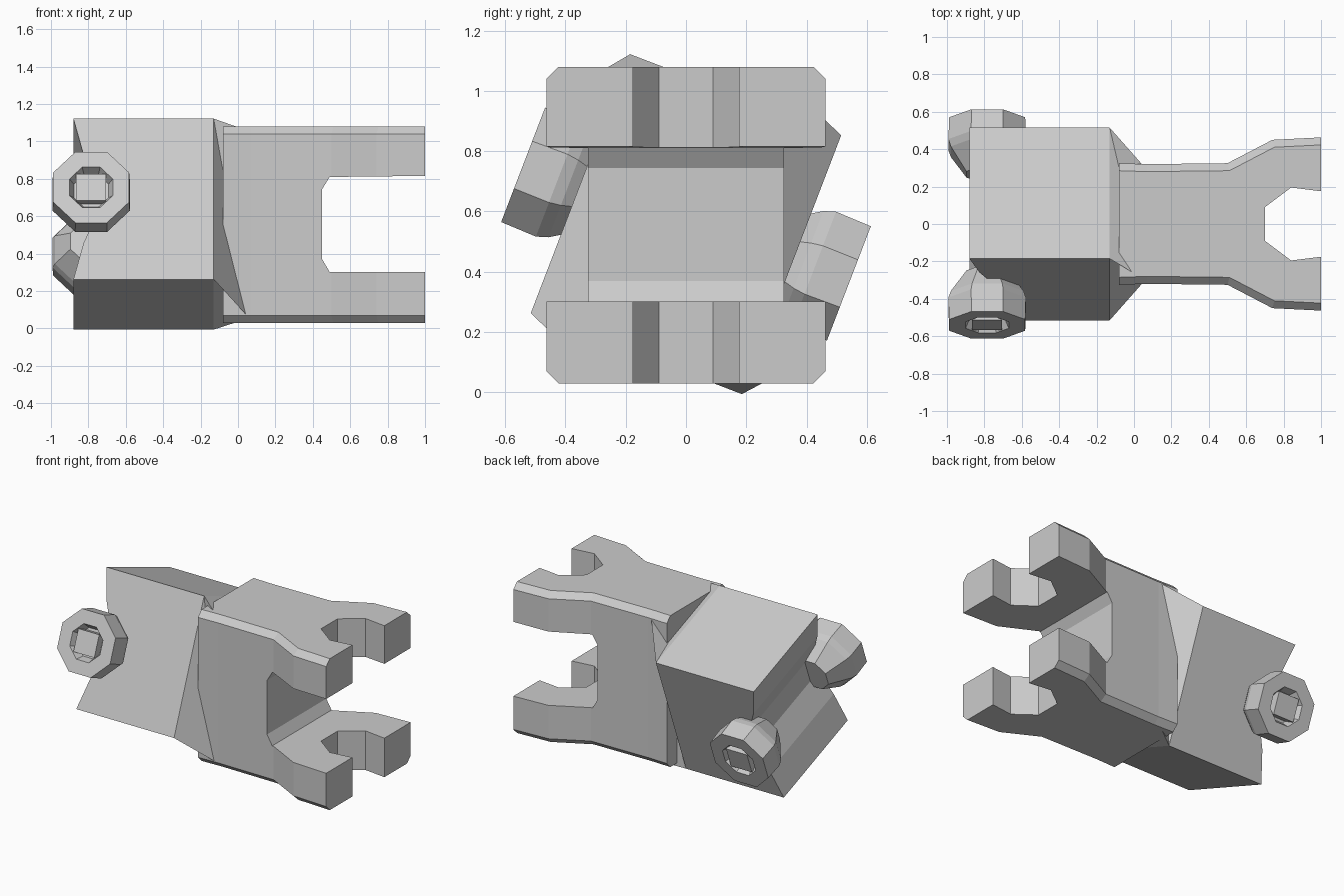
import bpy, bmesh, math
from mathutils import Matrix, Vector

if "Cube" in bpy.data.objects:
    bpy.data.objects.remove(bpy.data.objects["Cube"])

# Frame of the tilted rear half (rotated about the long axis)
TILT = Matrix.Translation((0, 0, 0.558)) @ Matrix.Rotation(math.radians(-21), 4, 'X')
HW, HH = 0.375, 0.46      # half width / half height of the tilted rear half
PIN_X = -0.785


def finish(bm, name, matrix=None):
    if matrix is not None:
        bm.transform(matrix)
    bmesh.ops.recalc_face_normals(bm, faces=bm.faces[:])
    me = bpy.data.meshes.new(name)
    bm.to_mesh(me)
    bm.free()
    ob = bpy.data.objects.new(name, me)
    bpy.context.collection.objects.link(ob)
    return ob


def prism(points, offset):
    """Closed polygon of 3D points, extruded along offset."""
    bm = bmesh.new()
    face = bm.faces.new([bm.verts.new(p) for p in points])
    new = bmesh.ops.extrude_face_region(bm, geom=[face])['geom']
    bmesh.ops.translate(bm, vec=Vector(offset),
                        verts=[v for v in new if isinstance(v, bmesh.types.BMVert)])
    return bm


# Front fork: plan outline with two hooks, mirrored about y = 0
outer = [(-0.08, 0.325), (0.07, 0.32), (0.50, 0.325), (0.74, 0.45), (1.0, 0.463)]
hook = [(1.0, 0.175), (0.84, 0.195), (0.70, 0.09)]
half = outer + hook
outline = half + [(x, -y) for x, y in reversed(half)]
bm = prism([(x, y, 0.03) for x, y in outline], (0, 0, 1.05))


def on_flank(v):
    return any((v.co.xy - Vector((x, s * y))).length < 1e-4 for x, y in outer for s in (1, -1))


edges = [e for e in bm.edges
         if all(on_flank(v) for v in e.verts)
         and abs(e.verts[0].co.z - e.verts[1].co.z) < 1e-4
         and e.verts[0].co.y * e.verts[1].co.y > 0]
bmesh.ops.bevel(bm, geom=edges, offset=0.04, segments=1, affect='EDGES')
fork = finish(bm, "front_fork")

# Gap between the upper and lower prongs
gap = [(1.2, 0.30), (0.49, 0.302), (0.45, 0.37), (0.45, 0.745), (0.49, 0.81), (1.2, 0.818)]
cutter = finish(prism([(x, -0.7, z) for x, z in gap], (0, 1.4, 0)), "gap_cutter")
cutter.hide_render = True
cutter.hide_set(True)
mod = fork.modifiers.new("gap", 'BOOLEAN')
mod.operation = 'DIFFERENCE'
mod.solver = 'EXACT'
mod.object = cutter

# Tilted rear housing with a concave back
notch = [(-0.88, HH), (-0.825, 0.25), (-0.75, 0.08), (-0.75, -0.08), (-0.825, -0.25), (-0.88, -HH)]
side = notch + [(-0.13, -HH), (-0.13, HH)]
finish(prism([(x, -HW, z) for x, z in side], (0, 2 * HW, 0)), "rear_housing", TILT)

# Twisted collar joining the tilted housing to the upright fork
bm = bmesh.new()
corners = [(-1, -1), (1, -1), (1, 1), (-1, 1)]
back = [bm.verts.new(TILT @ Vector((-0.13, HW * a, HH * b))) for a, b in corners]
front = [bm.verts.new((0.06, 0.30 * a, 0.555 + 0.50 * b)) for a, b in corners]
bm.faces.new(back)
bm.faces.new(front)
for i in range(4):
    j = (i + 1) % 4
    bm.faces.new((back[i], back[j], front[j]))
    bm.faces.new((back[i], front[j], front[i]))
finish(bm, "twist_collar")


# Side pins: eight-sided knobs tapering into the housing, with a socket and peg
def pin(name, sign):
    bm = bmesh.new()
    rings = [(0.28, 0.12), (0.41, 0.21), (0.45, 0.224), (0.575, 0.22), (0.575, 0.125), (0.52, 0.10)]
    loops = []
    for y, r in rings:
        loops.append([bm.verts.new((PIN_X + r * math.cos(t), sign * y, r * math.sin(t) - 0.01 * -sign))
                      for t in [math.pi * (2 * k + 1) / 8 for k in range(8)]])
    for a, b in zip(loops, loops[1:]):
        for k in range(8):
            bm.faces.new((a[k], a[(k + 1) % 8], b[(k + 1) % 8], b[k]))
    bm.faces.new(loops[0])
    bm.faces.new(loops[-1])
    finish(bm, name, TILT)

    bm = bmesh.new()
    bmesh.ops.create_cube(bm, size=1, matrix=Matrix.Translation((PIN_X, sign * 0.53, 0.01 * sign))
                          @ Matrix.Diagonal((0.16, 0.09, 0.15, 1)))
    finish(bm, name + "_peg", TILT)


pin("front_pin", -1)
pin("back_pin", 1)
